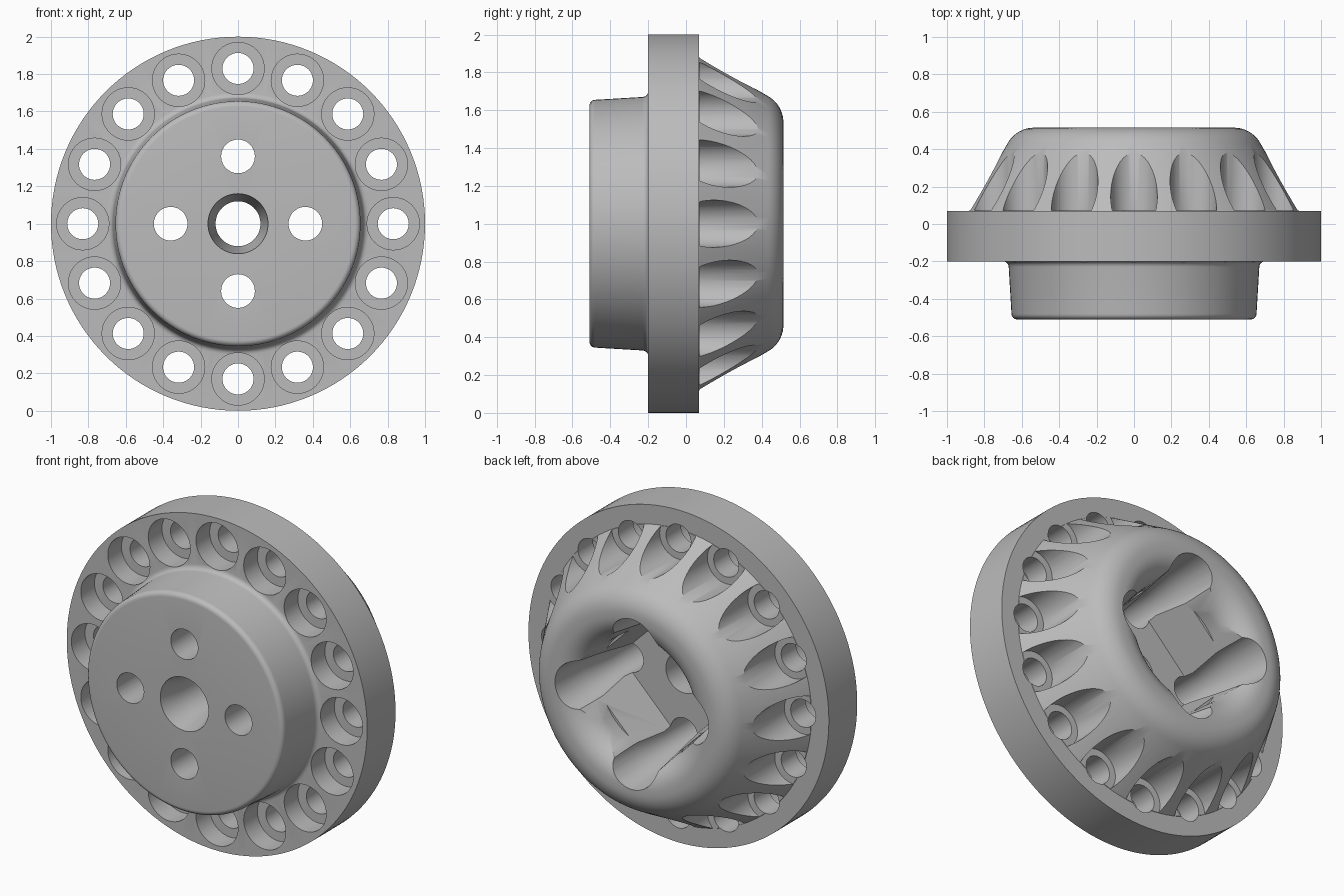
import bpy
import bmesh
from math import cos, sin, pi, radians
from mathutils import Vector, Matrix

default = bpy.data.objects.get("Cube")
if default:
    bpy.data.objects.remove(default, do_unlink=True)

grey = bpy.data.materials.new("satin_grey")
grey.use_nodes = True
colour = (0.5, 0.5, 0.5, 1)
grey.diffuse_color = colour
grey.node_tree.nodes["Principled BSDF"].inputs["Base Color"].default_value = colour


def arc(cx, cy, radius, start, end, steps=6):
    """Points (radius, y) on a profile arc, angles in degrees."""
    angles = [radians(start + (end - start) * i / steps) for i in range(steps + 1)]
    return [(cx + radius * cos(a), cy + radius * sin(a)) for a in angles]


def add_lathe(bm, profile, steps, x=0.0, z=0.0):
    """Spin a (radius, y) profile about an axis parallel to y."""
    part = bmesh.new()
    verts = [part.verts.new((r, y, 0)) for r, y in profile]
    edges = [part.edges.new(pair) for pair in zip(verts, verts[1:])]
    bmesh.ops.spin(part, geom=verts + edges, cent=(0, 0, 0), axis=(0, 1, 0),
                   angle=2 * pi, steps=steps)
    bmesh.ops.remove_doubles(part, verts=part.verts, dist=0.0001)
    bmesh.ops.recalc_face_normals(part, faces=part.faces)
    bmesh.ops.translate(part, verts=part.verts, vec=Vector((x, 0, z)))
    mesh = bpy.data.meshes.new("lathe_part")
    part.to_mesh(mesh)
    part.free()
    bm.from_mesh(mesh)
    bpy.data.meshes.remove(mesh)


def make_object(name, bm):
    bmesh.ops.translate(bm, verts=bm.verts, vec=Vector((0, 0, 1)))
    mesh = bpy.data.meshes.new(name)
    bm.to_mesh(mesh)
    bm.free()
    mesh.materials.append(grey)
    obj = bpy.data.objects.new(name, mesh)
    bpy.context.collection.objects.link(obj)
    return obj


def circle_of_spindles(name, profile, count, radius, steps):
    bm = bmesh.new()
    for i in range(count):
        a = 2 * pi * i / count
        add_lathe(bm, profile, steps, radius * cos(a), radius * sin(a))
    return make_object(name, bm)


# Body: front hub, flange and rounded rear cone with a bowl
bm = bmesh.new()
body_profile = (
    [(0, -0.51)]
    + arc(0.625, -0.48, 0.03, -90, 0)
    + arc(0.70, -0.23, 0.03, 180, 90, 4)
    + [(1, -0.2), (1, 0.07), (0.885, 0.07)]
    + arc(0.535, 0.355, 0.16, 30, 90, 10)
    + arc(0.51, 0.365, 0.15, 90, 180, 10)
    + [(0.36, 0.3), (0, 0.3)]
)
add_lathe(bm, body_profile, 128)
body = make_object("flanged_hub", bm)

# Rim holes: front counterbore, bore, and rear scoop through the cone
rim_profile = [(0, -0.3), (0.14, -0.3), (0.14, -0.07), (0.083, -0.07),
               (0.083, 0.072), (0.125, 0.072), (0.125, 0.6), (0, 0.6)]
rim_cutter = circle_of_spindles("rim_hole_cutter", rim_profile, 16, 0.83, 40)

# Square socket standing on its corner, tapered towards the floor
bm = bmesh.new()
bmesh.ops.create_cone(bm, cap_ends=True, segments=4, radius1=0.43, radius2=0.55,
                      depth=0.58, matrix=Matrix.Rotation(-pi / 2, 4, "X"))
bmesh.ops.translate(bm, verts=bm.verts, vec=Vector((0, 0.31, 0)))
# stand the corners on the x and z axes
corner = max(bm.verts, key=lambda v: v.co.xz.length).co
if min(abs(corner.x), abs(corner.z)) > 0.1:
    bmesh.ops.rotate(bm, verts=bm.verts, cent=(0, 0, 0),
                     matrix=Matrix.Rotation(pi / 4, 3, "Y"))
sides = [e for e in bm.edges if abs(e.verts[0].co.y - e.verts[1].co.y) > 0.3]
bmesh.ops.bevel(bm, geom=sides, offset=0.1, segments=6, profile=0.5, affect="EDGES")
socket_cutter = make_object("socket_cutter", bm)

# Four bolt holes that flare into the socket corners
bolt_profile = [(0, -0.6), (0.09, -0.6), (0.09, 0.08), (0.13, 0.28),
                (0.16, 0.6), (0, 0.6)]
bolt_cutter = circle_of_spindles("bolt_hole_cutter", bolt_profile, 4, 0.36, 48)

# Centre bore with a tapered front mouth
bm = bmesh.new()
add_lathe(bm, [(0, -0.6), (0.165, -0.6), (0.16, -0.5), (0.12, -0.36),
               (0.12, 0.2), (0, 0.2)], 64)
bore_cutter = make_object("centre_bore_cutter", bm)

# Cut the body, then discard the cutters
bpy.ops.object.select_all(action="DESELECT")
body.select_set(True)
bpy.context.view_layer.objects.active = body
for cutter in (rim_cutter, socket_cutter, bolt_cutter, bore_cutter):
    cutter.hide_render = True
    mod = body.modifiers.new(cutter.name, "BOOLEAN")
    mod.operation = "DIFFERENCE"
    mod.solver = "EXACT"
    mod.object = cutter
    bpy.ops.object.modifier_apply(modifier=mod.name)
    bpy.data.objects.remove(cutter, do_unlink=True)

bpy.ops.object.shade_smooth_by_angle(angle=radians(32))
